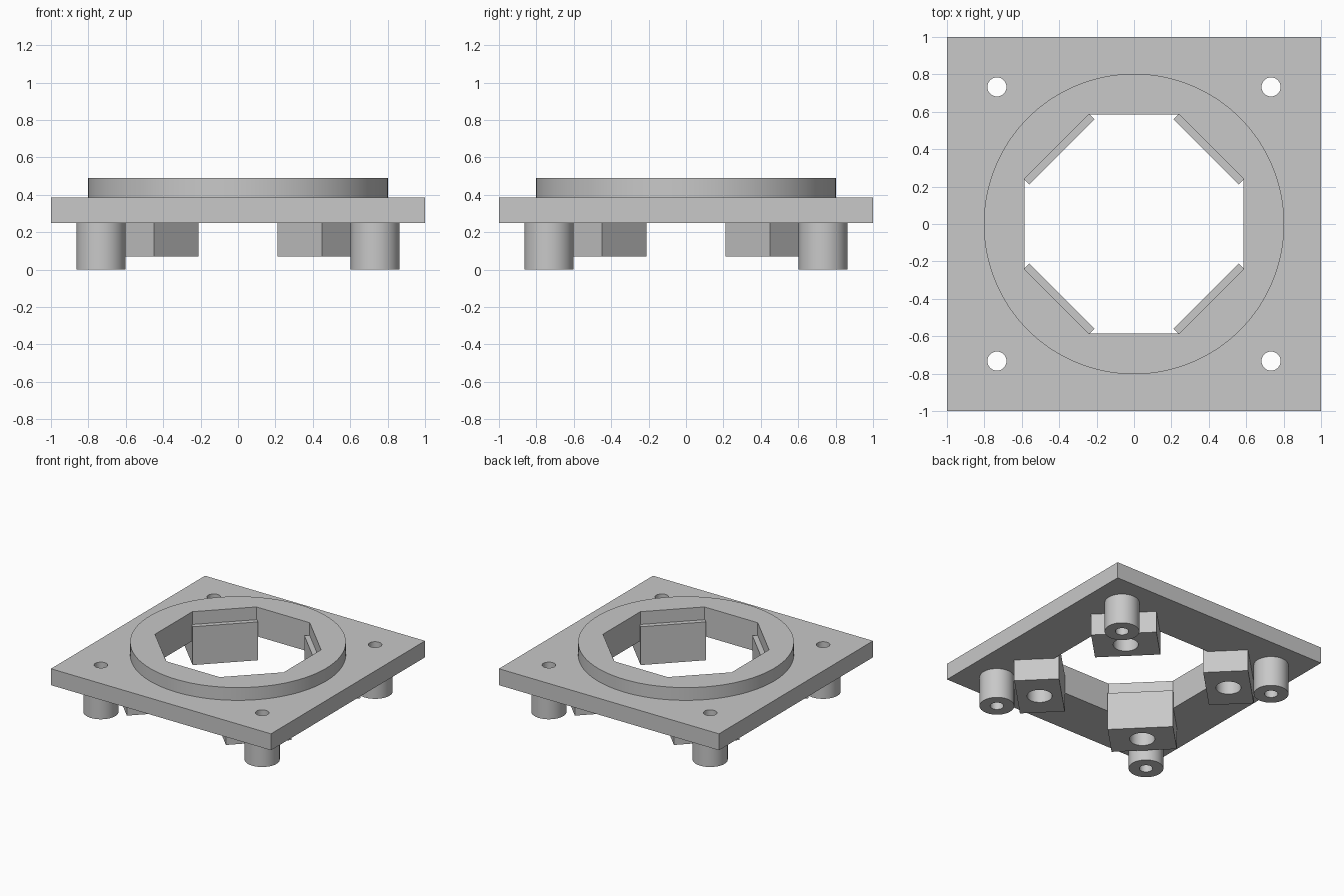
import bpy
import math
from mathutils import Matrix

default = bpy.data.objects.get("Cube")
if default:
    bpy.data.objects.remove(default, do_unlink=True)

grey = bpy.data.materials.new("light_grey")
grey.use_nodes = True
colour = (0.58, 0.58, 0.58, 1)
grey.diffuse_color = colour
grey.node_tree.nodes["Principled BSDF"].inputs["Base Color"].default_value = colour

PLATE_LOW, PLATE_TOP, RING_TOP = 0.25, 0.385, 0.49
HOLE = 0.585          # distance from centre to each flat of the octagon
CORNER = 0.733        # x and y of the screw posts
DIAGONALS = {"back_left": 45, "back_right": 135, "front_right": 225, "front_left": 315}


def extrude(name, points, low, high):
    """Solid prism from a flat outline running anticlockwise."""
    n = len(points)
    verts = [(x, y, z) for z in (low, high) for x, y in points]
    faces = [tuple(reversed(range(n))), tuple(range(n, 2 * n))]
    faces += [(i, (i + 1) % n, n + (i + 1) % n, n + i) for i in range(n)]
    mesh = bpy.data.meshes.new(name)
    mesh.from_pydata(verts, [], faces)
    mesh.materials.append(grey)
    obj = bpy.data.objects.new(name, mesh)
    bpy.context.collection.objects.link(obj)
    return obj


def polygon(radius, sides, x=0, y=0, turn=0):
    angles = [math.tau * i / sides + turn for i in range(sides)]
    return [(x + radius * math.cos(a), y + radius * math.sin(a)) for a in angles]


def activate(obj):
    bpy.ops.object.select_all(action="DESELECT")
    obj.select_set(True)
    bpy.context.view_layer.objects.active = obj


def cut(obj, cutter):
    """Subtract the cutter, then discard it."""
    mod = obj.modifiers.new("cut", "BOOLEAN")
    mod.operation = "DIFFERENCE"
    mod.solver = "EXACT"
    mod.object = cutter
    activate(obj)
    bpy.ops.object.modifier_apply(modifier=mod.name)
    bpy.data.objects.remove(cutter, do_unlink=True)


def smooth(obj):
    activate(obj)
    bpy.ops.object.shade_smooth_by_angle(angle=math.radians(30))


def octagon_cutter():
    radius = HOLE / math.cos(math.pi / 8)
    return extrude("octagon_cutter", polygon(radius, 8, turn=math.pi / 8), 0, 1)


# Square base plate and raised ring, both with the octagonal opening
plate = extrude("base_plate", [(-1, -1), (1, -1), (1, 1), (-1, 1)], PLATE_LOW, PLATE_TOP)
cut(plate, octagon_cutter())
ring = extrude("raised_ring", polygon(0.803, 128), PLATE_TOP, RING_TOP)
cut(ring, octagon_cutter())
smooth(ring)

# Side outline of a mounting block: distance from centre, height
block_outline = [(0.545, 0.07), (0.884, 0.07), (0.884, PLATE_LOW),
                 (HOLE, PLATE_LOW), (HOLE, PLATE_TOP), (0.545, PLATE_TOP)]

for side, degrees in DIAGONALS.items():
    angle = math.radians(degrees)
    x = math.copysign(CORNER, math.cos(angle))
    y = math.copysign(CORNER, math.sin(angle))

    # Hollow screw post under each corner, its hole running through the plate
    post = extrude("post_" + side, polygon(0.131, 48, x, y), 0, PLATE_LOW)
    for part in (post, plate):
        cut(part, extrude("screw_cutter", polygon(0.051, 32, x, y), -1, 1))
    smooth(post)

    # Mounting block on each diagonal, with a blind hole from below
    block = extrude("block_" + side, block_outline, -0.247, 0.247)
    block.data.transform(Matrix.Rotation(math.pi / 2, 4, "X"))
    cut(block, extrude("bolt_cutter", polygon(0.095, 32, 0.714, 0), -1, PLATE_LOW - 0.005))
    block.data.transform(Matrix.Rotation(angle, 4, "Z"))
    smooth(block)

smooth(plate)
